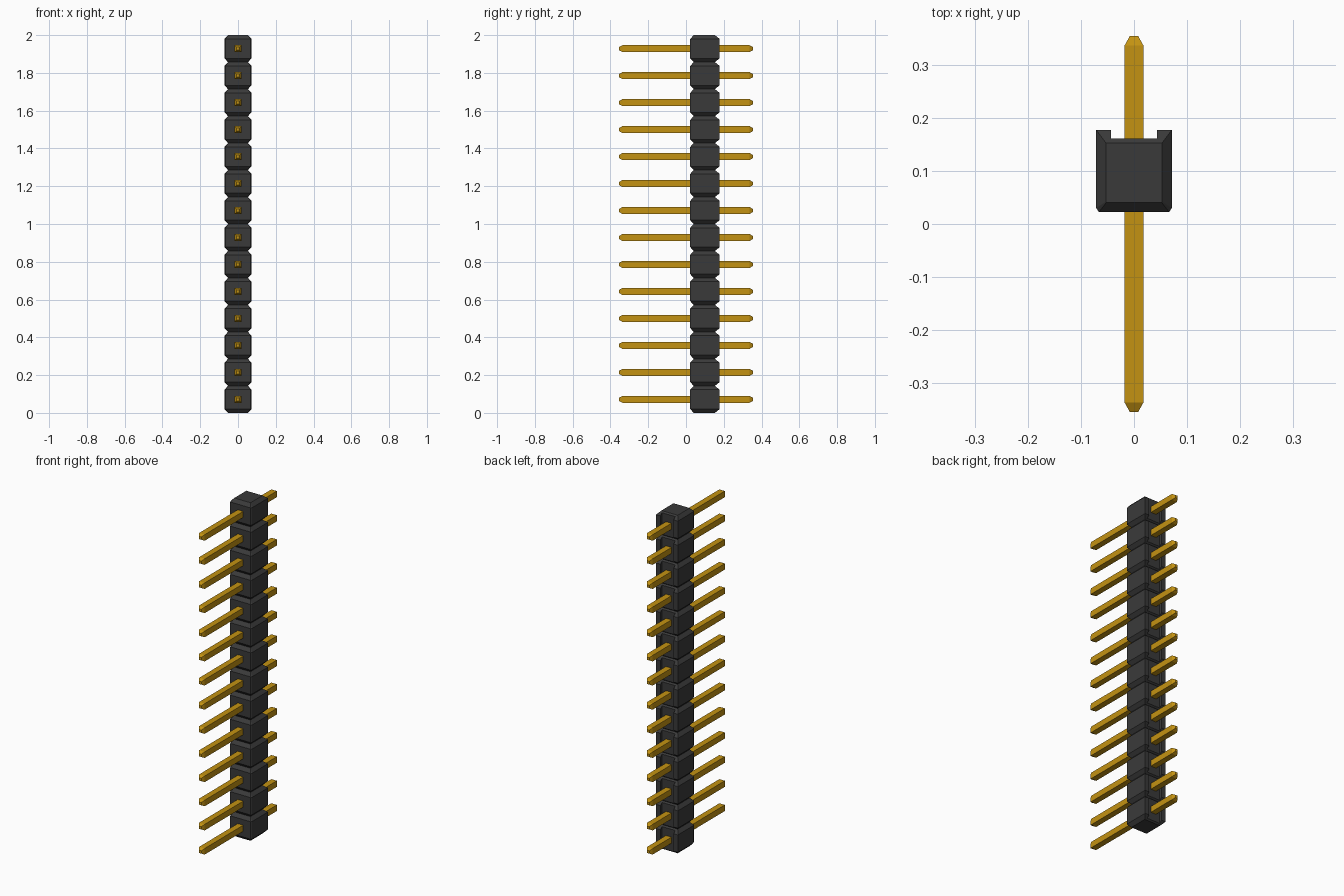
import bpy, bmesh

if "Cube" in bpy.data.objects:
    bpy.data.objects.remove(bpy.data.objects["Cube"], do_unlink=True)

COUNT = 14
PITCH = 2 / COUNT


def material(name, rgb):
    mat = bpy.data.materials.new(name)
    mat.use_nodes = True
    mat.diffuse_color = (*rgb, 1)
    mat.node_tree.nodes["Principled BSDF"].inputs["Base Color"].default_value = (*rgb, 1)
    return mat


def loft(name, rings, mat):
    """Skin a closed solid through a list of equal-length point rings."""
    bm = bmesh.new()
    loops = [[bm.verts.new(p) for p in ring] for ring in rings]
    for a, b in zip(loops, loops[1:]):
        for i in range(len(a)):
            j = (i + 1) % len(a)
            bm.faces.new((a[i], a[j], b[j], b[i]))
    bm.faces.new(loops[0])
    bm.faces.new(loops[-1])
    bmesh.ops.recalc_face_normals(bm, faces=bm.faces)
    mesh = bpy.data.meshes.new(name)
    bm.to_mesh(mesh)
    bm.free()
    mesh.materials.append(mat)
    obj = bpy.data.objects.new(name, mesh)
    bpy.context.collection.objects.link(obj)
    return obj


def outline(half, front, back, cut, z):
    """Rectangle with the two front corners clipped."""
    right = [(half, back, z), (half, front + cut * 1.5, z), (half - cut, front, z)]
    return right + [(-x, y, h) for x, y, h in reversed(right)]


black = material("black plastic", (0.042, 0.042, 0.042))
gold = material("gold metal", (0.55, 0.29, 0.006))

# Plastic housing: stacked blocks with narrow waists between them
rings = [outline(0.053, 0.041, 0.153, 0.001, 0)]
for n in range(COUNT):
    base = n * PITCH
    for h in (0.02, PITCH - 0.02):
        rings.append(outline(0.0715, 0.0225, 0.178, 0.005, base + h))
    rings.append(outline(0.053, 0.041, 0.153, 0.001, base + PITCH))
housing = loft("housing", rings, black)

# Channel along the back of the housing
cutter = loft("channel_cutter",
              [[(x, y, z) for x, y in ((-0.0435, 0.162), (0.0435, 0.162),
                                       (0.0435, 0.3), (-0.0435, 0.3))]
               for z in (-0.1, 2.1)], black)
cutter.hide_render = True
channel = housing.modifiers.new("channel", "BOOLEAN")
channel.operation = "DIFFERENCE"
channel.solver = "EXACT"
channel.object = cutter
bpy.context.view_layer.objects.active = housing
bpy.ops.object.modifier_apply(modifier=channel.name)
bpy.data.objects.remove(cutter, do_unlink=True)

# Square pins with tapered tips
corners = ((-1, -1), (1, -1), (1, 1), (-1, 1))
stations = ((-0.355, 0.008), (-0.337, 0.018), (0.337, 0.018), (0.355, 0.008))
pin = loft("pin_1", [[(x * r, y, z * r) for x, z in corners] for y, r in stations], gold)
pin.location.z = PITCH / 2
for n in range(1, COUNT):
    copy = bpy.data.objects.new(f"pin_{n + 1}", pin.data)
    copy.location.z = (n + 0.5) * PITCH
    bpy.context.collection.objects.link(copy)
